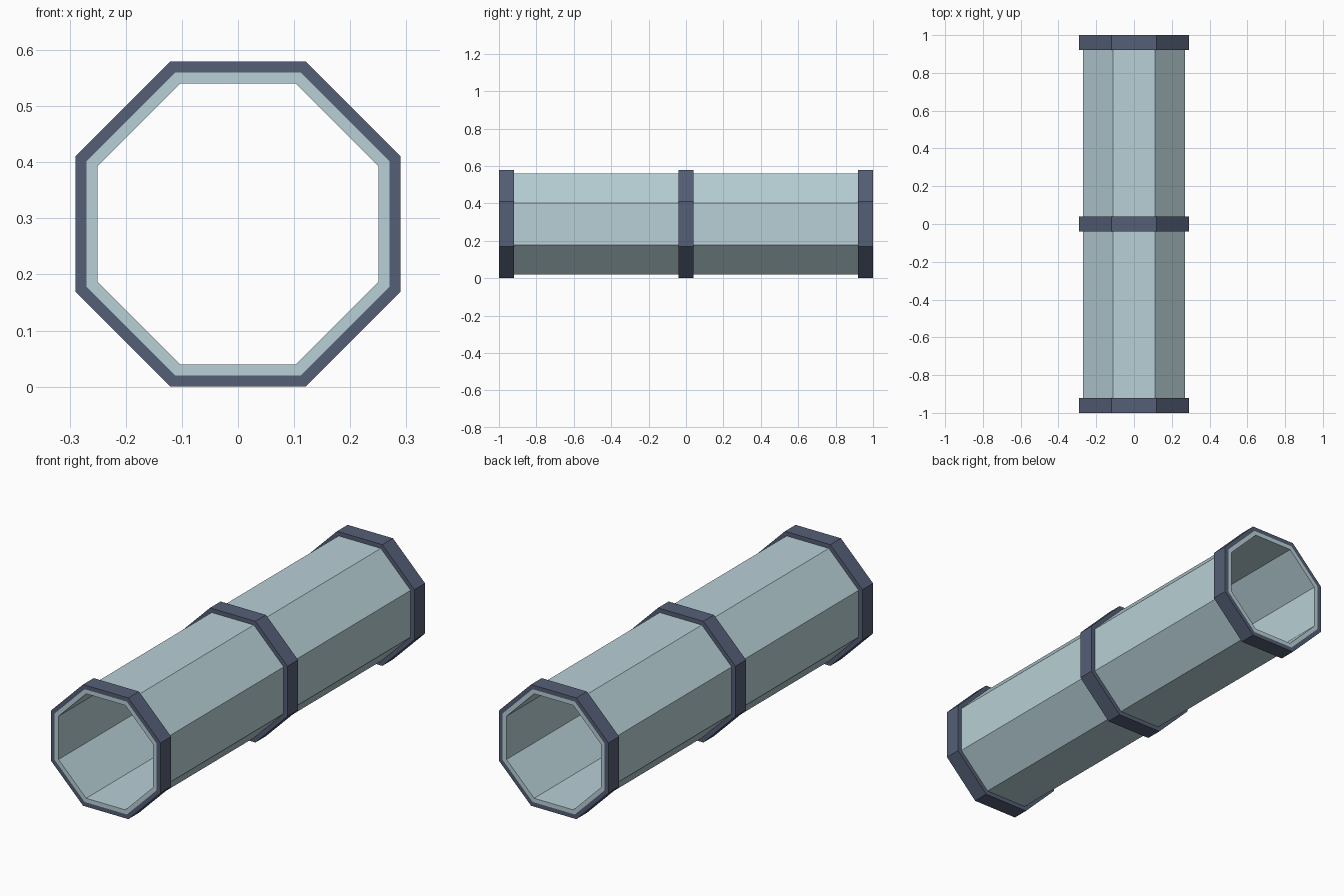
import bpy
import bmesh
import math

if "Cube" in bpy.data.objects:
    bpy.data.objects.remove(bpy.data.objects["Cube"])

CENTRE_Z = 0.29
SIDES = 8


def material(name, rgb):
    mat = bpy.data.materials.new(name)
    mat.diffuse_color = (*rgb, 1.0)
    mat.use_nodes = True
    mat.node_tree.nodes["Principled BSDF"].inputs["Base Color"].default_value = mat.diffuse_color
    return mat


def octagon_sleeve(name, outer, inner, y0, y1, mat):
    """Hollow octagonal sleeve along y; outer and inner are centre-to-flat distances."""
    bm = bmesh.new()

    def loop(apothem, y):
        r = apothem / math.cos(math.pi / SIDES)
        angles = [(i + 0.5) * math.tau / SIDES for i in range(SIDES)]
        return [bm.verts.new((r * math.cos(a), y, CENTRE_Z + r * math.sin(a))) for a in angles]

    # cross-section corners swept round the axis: outside, back end, inside, front end
    loops = [loop(outer, y0), loop(outer, y1), loop(inner, y1), loop(inner, y0)]
    for k in range(4):
        a, b = loops[k], loops[(k + 1) % 4]
        for i in range(SIDES):
            j = (i + 1) % SIDES
            bm.faces.new((a[i], a[j], b[j], b[i]))
    bmesh.ops.recalc_face_normals(bm, faces=bm.faces)

    mesh = bpy.data.meshes.new(name)
    bm.to_mesh(mesh)
    bm.free()
    mesh.materials.append(mat)
    obj = bpy.data.objects.new(name, mesh)
    bpy.context.collection.objects.link(obj)
    return obj


pale_blue = material("pale_blue_grey", (0.479, 0.631, 0.672))
slate = material("dark_slate_blue", (0.089, 0.114, 0.181))

# Main tube
octagon_sleeve("tube", 0.27, 0.25, -1.0, 1.0, pale_blue)

# Collars at both ends and the middle
for name, y in (("front_collar", -0.96), ("middle_collar", 0.0), ("back_collar", 0.96)):
    octagon_sleeve(name, 0.29, 0.27, y - 0.04, y + 0.04, slate)
